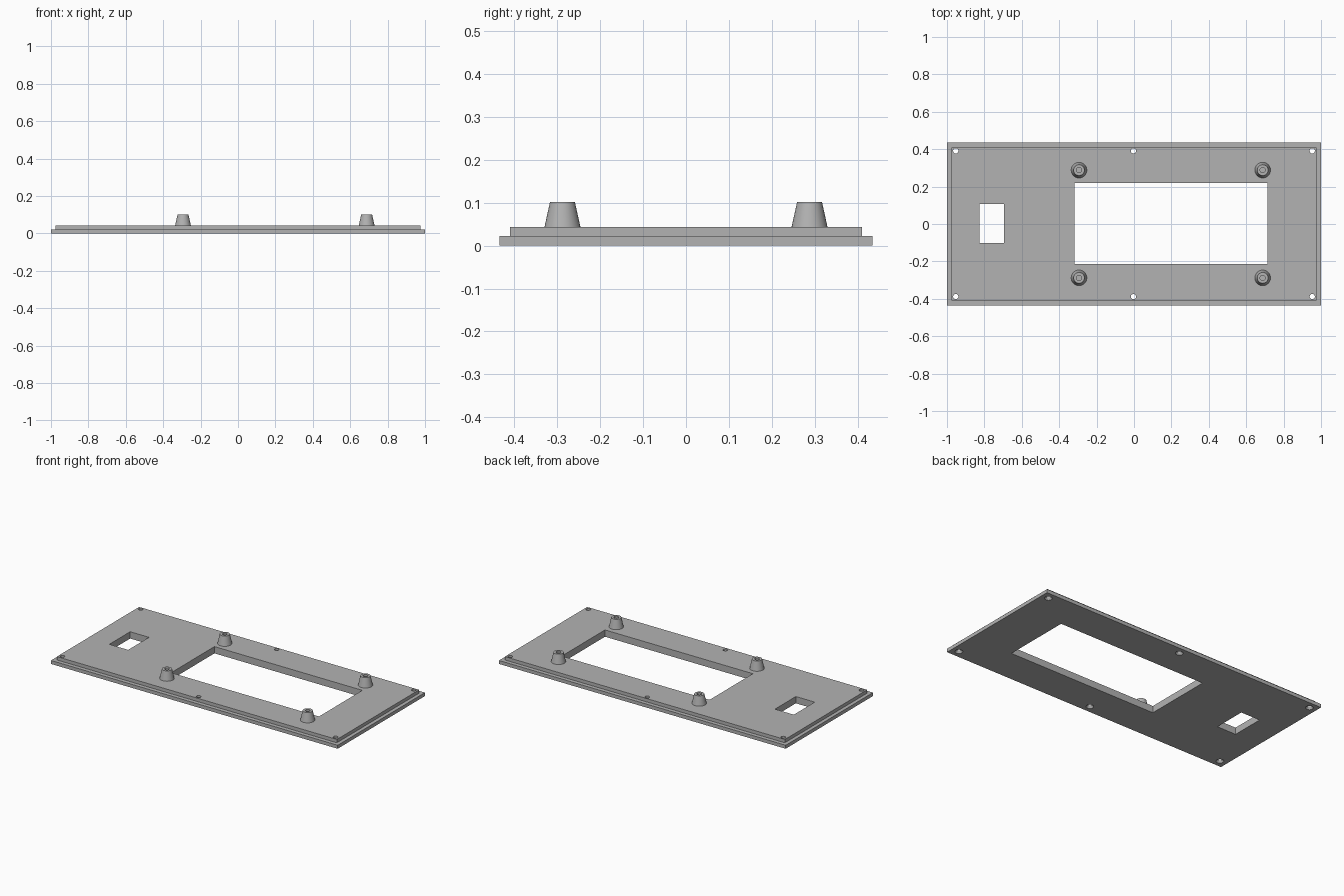
import bpy, bmesh, math
from mathutils import Vector

old = bpy.data.objects.get("Cube")
if old:
    bpy.data.objects.remove(old, do_unlink=True)

grey = bpy.data.materials.new("plain grey")
grey.use_nodes = True
colour = (0.45, 0.45, 0.45, 1)
grey.diffuse_color = colour
grey.node_tree.nodes["Principled BSDF"].inputs["Base Color"].default_value = colour


def make_object(name, bm):
    bmesh.ops.recalc_face_normals(bm, faces=bm.faces)
    mesh = bpy.data.meshes.new(name)
    bm.to_mesh(mesh)
    bm.free()
    mesh.materials.append(grey)
    ob = bpy.data.objects.new(name, mesh)
    bpy.context.collection.objects.link(ob)
    return ob


def loft(name, rings, cap_start=True):
    """Skin a stack of rings that share the same point count."""
    bm = bmesh.new()
    loops = [[bm.verts.new(p) for p in ring] for ring in rings]
    n = len(loops[0])
    for a, b in zip(loops, loops[1:]):
        for i in range(n):
            j = (i + 1) % n
            bm.faces.new((a[i], a[j], b[j], b[i]))
    if cap_start:
        bm.faces.new(loops[0])
    bm.faces.new(loops[-1])
    return make_object(name, bm)


def rect(x0, x1, y0, y1, z):
    return [(x0, y0, z), (x1, y0, z), (x1, y1, z), (x0, y1, z)]


def circle(x, y, r, z, n=32):
    return [(x + r * math.cos(math.tau * i / n),
             y + r * math.sin(math.tau * i / n), z) for i in range(n)]


def cut(target, cutter):
    mod = target.modifiers.new("cut", "BOOLEAN")
    mod.operation = "DIFFERENCE"
    mod.solver = "EXACT"
    mod.object = cutter
    bpy.ops.object.select_all(action="DESELECT")
    bpy.context.view_layer.objects.active = target
    target.select_set(True)
    bpy.ops.object.modifier_apply(modifier=mod.name)
    bpy.data.objects.remove(cutter, do_unlink=True)


# Stepped panel: wide flange below, narrower raised lip above
step, top = 0.022, 0.043
panel = loft("panel", [
    rect(-1, 1, -0.435, 0.435, 0),
    rect(-1, 1, -0.435, 0.435, step),
    rect(-0.977, 0.977, -0.41, 0.41, step),
    rect(-0.977, 0.977, -0.41, 0.41, top)])

# Display window and switch opening
for x0, x1, y0, y1 in ((-0.317, 0.715, -0.214, 0.218),
                       (-0.827, -0.695, -0.102, 0.106)):
    cut(panel, loft("opening_cutter", [rect(x0, x1, y0, y1, -0.1),
                                       rect(x0, x1, y0, y1, 0.1)]))

# Screw holes, countersunk from below
for x in (-0.953, -0.003, 0.953):
    for y in (-0.388, 0.391):
        cut(panel, loft("screw_cutter", [circle(x, y, 0.022, -0.01),
                                         circle(x, y, 0.022, 0),
                                         circle(x, y, 0.014, 0.012),
                                         circle(x, y, 0.014, 0.1)]))

# Tapered mounting posts with blind pilot holes
profile = ((0.042, top), (0.029, 0.102), (0.014, 0.102), (0.014, 0.05))
for side, x in (("right", -0.294), ("left", 0.688)):
    for end, y in (("front", -0.288), ("back", 0.288)):
        post = loft(f"mounting_post_{end}_{side}",
                    [circle(x, y, r, z) for r, z in profile], cap_start=True)
        bpy.ops.object.select_all(action="DESELECT")
        bpy.context.view_layer.objects.active = post
        post.select_set(True)
        bpy.ops.object.shade_smooth_by_angle(angle=math.radians(30))
